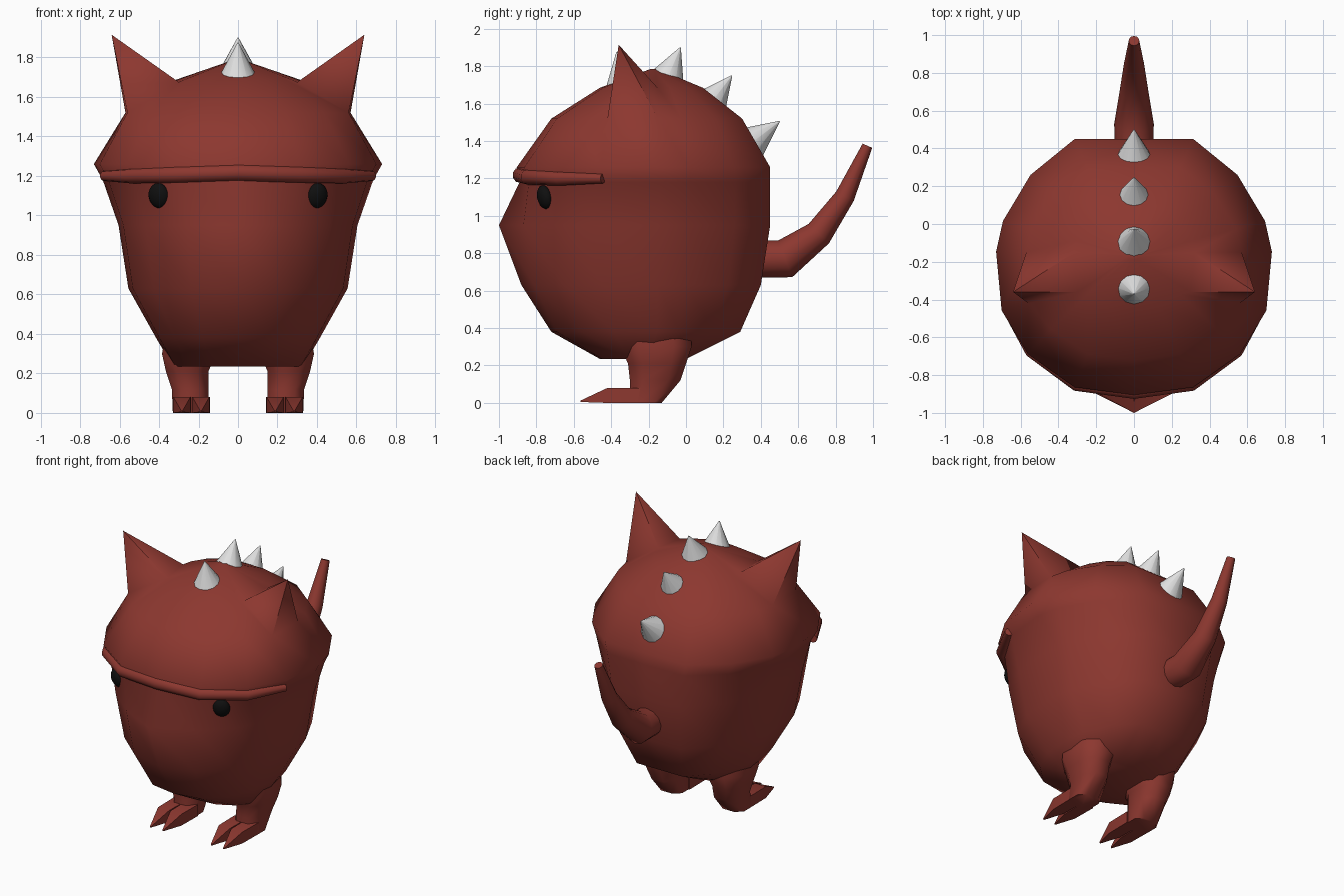
import bpy, bmesh, math
from mathutils import Vector

if "Cube" in bpy.data.objects:
    bpy.data.objects.remove(bpy.data.objects["Cube"])


def material(name, rgb):
    m = bpy.data.materials.new(name)
    m.diffuse_color = (*rgb, 1)
    m.use_nodes = True
    m.node_tree.nodes["Principled BSDF"].inputs["Base Color"].default_value = m.diffuse_color
    return m


RED = material("brick red", (0.265, 0.039, 0.029))
GREY = material("pale grey", (0.74, 0.74, 0.74))
BLACK = material("black", (0.005, 0.005, 0.005))


def smooth(ob, angle):
    bpy.ops.object.select_all(action='DESELECT')
    ob.select_set(True)
    bpy.context.view_layer.objects.active = ob
    bpy.ops.object.shade_smooth_by_angle(angle=math.radians(angle))


def loft(name, rings, mat, angle=45, peaks=None):
    """Skin equal-length point rings and cap both ends.
    peaks maps (ring, column) to a point that the face there is drawn out to."""
    peaks = peaks or {}
    bm = bmesh.new()
    vs = [[bm.verts.new(p) for p in ring] for ring in rings]
    n = len(vs[0])
    for k, (a, b) in enumerate(zip(vs, vs[1:])):
        for i in range(n):
            j = (i + 1) % n
            quad = (a[i], a[j], b[j], b[i])
            if (k, i) in peaks:
                tip = bm.verts.new(peaks[k, i])
                for c in range(4):
                    bm.faces.new((quad[c], quad[(c + 1) % 4], tip))
            else:
                bm.faces.new(quad)
    bm.faces.new(vs[0])
    bm.faces.new(vs[-1])
    bmesh.ops.recalc_face_normals(bm, faces=bm.faces)
    me = bpy.data.meshes.new(name)
    bm.to_mesh(me)
    bm.free()
    ob = bpy.data.objects.new(name, me)
    bpy.context.collection.objects.link(ob)
    me.materials.append(mat)
    smooth(ob, angle)
    return ob


def tube(name, path, radii, up, mat, sides=10, angle=50):
    """Round tube along a path; up is perpendicular to the path's plane."""
    path = [Vector(p) for p in path]
    up = Vector(up)
    rings = []
    for k, p in enumerate(path):
        t = path[min(k + 1, len(path) - 1)] - path[max(k - 1, 0)]
        t = (t - up * t.dot(up)).normalized()
        side = t.cross(up)
        rings.append([p + radii[k] * (up * math.cos(a) + side * math.sin(a))
                      for a in (2 * math.pi * i / sides for i in range(sides))])
    return loft(name, rings, mat, angle)


# Body: one half outline from back to front, scaled per height
HALF = [(0, 1), (.43, 1), (.75, .72), (.95, .36), (1, .12),
        (.96, -.34), (.77, -.68), (.43, -.94), (0, -1)]
OUTLINE = HALF + [(-x, y) for x, y in HALF[-2:0:-1]]


def body_ring(z, front, back, half_width, snout=0):
    mid, half = (front + back) / 2, (back - front) / 2
    return [Vector((x * half_width, mid + y * half - (snout if y == -1 else 0), z))
            for x, y in OUTLINE]


body_rings = [
    body_ring(.235, -.46, 0, .33),
    body_ring(.38, -.72, .29, .415),
    body_ring(.63, -.85, .40, .555, .03),
    body_ring(.95, -.91, .45, .605, .09),
    body_ring(1.18, -.88, .45, .685, .01),
    body_ring(1.26, -.905, .45, .73),
    body_ring(1.52, -.72, .30, .57),
    body_ring(1.685, -.46, .09, .32),
    body_ring(1.785, -.19, -.15, .03)]
# Ear footprints: shift the front corners, then draw the faces out to the tips
for col, s in ((5, 1), (11, -1)):
    body_rings[6][col] = Vector((s * .56, -.42, 1.52))
    body_rings[7][col] = Vector((s * .30, -.36, 1.675))
body = loft("body_with_ears", body_rings, RED, 62,
            {(6, 4): (.64, -.36, 1.915), (6, 11): (-.64, -.36, 1.915)})

# Brow ridge wrapping the front of the face
brow = body_ring(1.2, -.885, .45, .705)[5:12]
for p, dz in zip(brow, (0, 0, .008, .018, .008, 0, 0)):
    p.z += dz
tube("brow", brow, (.026, .038, .042, .043, .042, .038, .026), (0, 0, 1), RED, 10)

# Tail
tube("tail", [(0, .36, .77), (0, .53, .77), (0, .71, .905), (0, .85, 1.105), (0, .97, 1.375)],
     (.10, .105, .075, .053, .028), (1, 0, 0), RED, 12)

# Spikes along the crown and back
for i, (by, bz, ty, tz) in enumerate([(-.33, 1.68, -.37, 1.875), (-.11, 1.71, -.03, 1.90),
                                      (.115, 1.58, .245, 1.75), (.33, 1.375, .50, 1.505)]):
    tube(f"spike_{i + 1}", [(0, by, bz), (0, ty, tz)], (.108, .003), (1, 0, 0), GREY, 12, 60)

bpy.context.view_layer.update()
for s, side in ((1, "right"), (-1, "left")):
    # Leg: height, x range, y range
    rings = []
    for z, x0, x1, y0, y1 in [(0, .15, .33, -.30, -.13), (.12, .15, .335, -.30, -.03),
                              (.21, .15, .365, -.31, .0), (.30, .11, .385, -.35, .03),
                              (.42, .10, .36, -.38, .03)]:
        rings.append([(s * ((x0 + x1) / 2 + (x1 - x0) / 2 * u),
                       (y0 + y1) / 2 + (y1 - y0) / 2 * v, z)
                      for u, v in [(1, .5), (.5, 1), (-.5, 1), (-1, .5),
                                   (-1, -.5), (-.5, -1), (.5, -1), (1, -.5)]])
    loft(f"{side}_leg", rings, RED, 60)

    # Two clawed toes
    for k, x in enumerate((.188, .284)):
        rings = [[(s * (x - w), y, lo), (s * (x + w), y, lo), (s * (x + w), y, hi), (s * (x - w), y, hi)]
                 for y, w, lo, hi in [(-.24, .046, 0, .08), (-.42, .043, 0, .08),
                                      (-.565, .004, .005, .012)]]
        loft(f"{side}_toe_{k + 1}", rings, RED, 30)

    # Eye resting on the face surface
    hit, where, normal, _ = body.ray_cast(Vector((s * .40, -2, 1.10)), Vector((0, 1, 0)))
    y = where.y if hit else -.77
    bpy.ops.mesh.primitive_uv_sphere_add(segments=14, ring_count=10, location=(s * .40, y, 1.10))
    eye = bpy.context.object
    eye.name = f"{side}_eye"
    eye.scale = (.056, .038, .065)
    eye.rotation_euler = (math.radians(14), 0, s * math.radians(25))
    eye.data.materials.append(BLACK)
    smooth(eye, 60)
